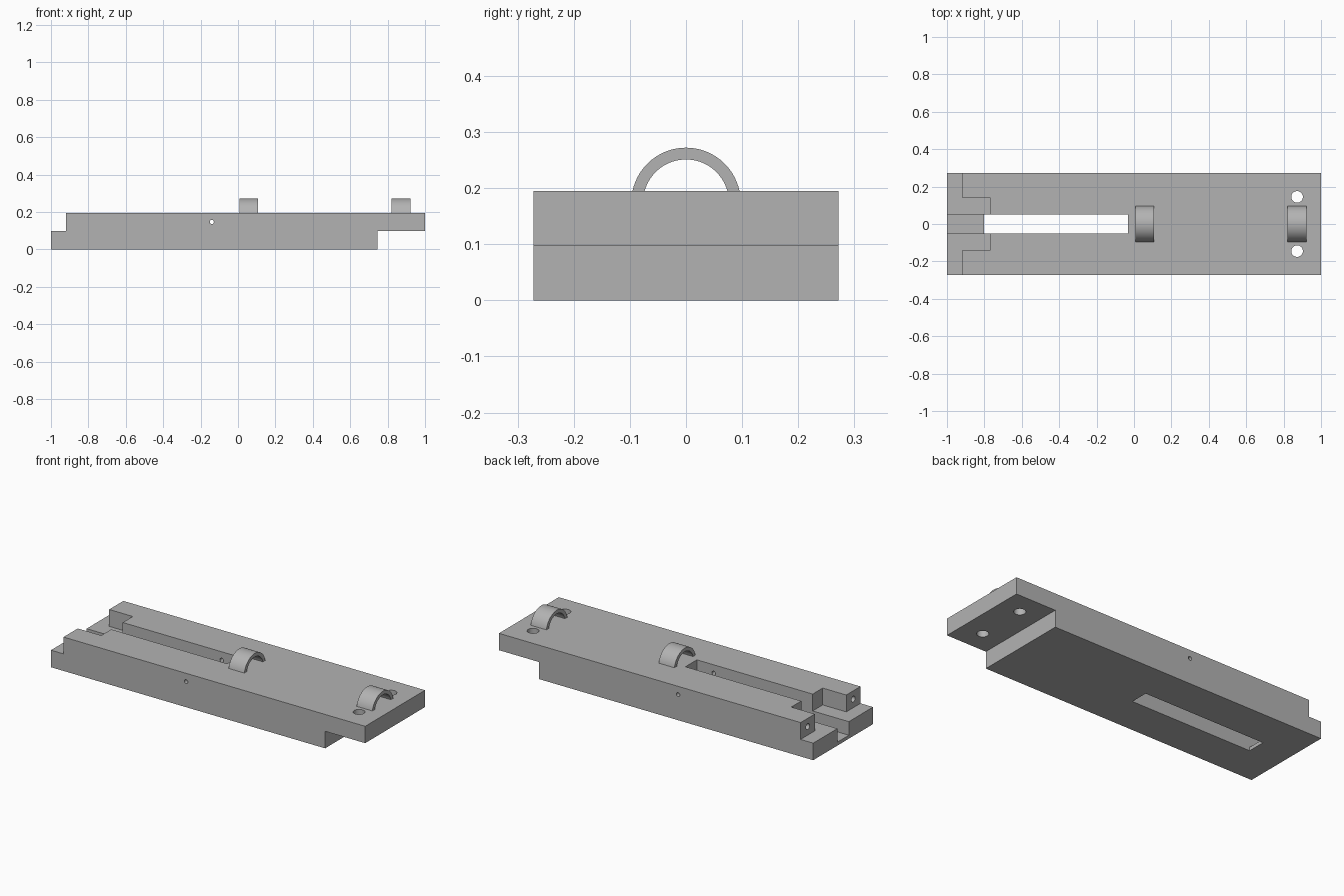
import bpy, bmesh, math
from mathutils import Matrix, Vector

scene_cube = bpy.data.objects.get("Cube")
if scene_cube:
    bpy.data.objects.remove(scene_cube, do_unlink=True)

HALF_W, TOP, MID = 0.272, 0.195, 0.098
PAD_X, TAB_X = -0.92, 0.745

grey = bpy.data.materials.new("plain grey")
grey.use_nodes = True
grey.diffuse_color = (0.45, 0.45, 0.45, 1)
grey.node_tree.nodes["Principled BSDF"].inputs["Base Color"].default_value = grey.diffuse_color


def finish(name, bm):
    bmesh.ops.recalc_face_normals(bm, faces=bm.faces)
    mesh = bpy.data.meshes.new(name)
    bm.to_mesh(mesh)
    bm.free()
    obj = bpy.data.objects.new(name, mesh)
    bpy.context.collection.objects.link(obj)
    mesh.materials.append(grey)
    return obj


def extrude_profile(name, points, offset):
    bm = bmesh.new()
    face = bm.faces.new([bm.verts.new(p) for p in points])
    grown = bmesh.ops.extrude_face_region(bm, geom=[face])["geom"]
    moved = [v for v in grown if isinstance(v, bmesh.types.BMVert)]
    bmesh.ops.translate(bm, verts=moved, vec=offset)
    return finish(name, bm)


def box(name, low, high):
    x0, y0, z0 = low
    x1, y1, z1 = high
    base = [(x0, y0, z0), (x1, y0, z0), (x1, y1, z0), (x0, y1, z0)]
    return extrude_profile(name, base, (0, 0, z1 - z0))


def rod(name, centre, axis, radius, length):
    bm = bmesh.new()
    turn = Vector((0, 0, 1)).rotation_difference(Vector(axis)).to_matrix().to_4x4()
    bmesh.ops.create_cone(bm, cap_ends=True, segments=32, radius1=radius,
                          radius2=radius, depth=length,
                          matrix=Matrix.Translation(centre) @ turn)
    return finish(name, bm)


def cut(target, cutter):
    cutter.hide_render = True
    mod = target.modifiers.new("cut", 'BOOLEAN')
    mod.operation = 'DIFFERENCE'
    mod.solver = 'EXACT'
    mod.object = cutter
    bpy.context.view_layer.objects.active = target
    bpy.ops.object.modifier_apply(modifier=mod.name)
    bpy.data.objects.remove(cutter, do_unlink=True)


def smooth(obj):
    bpy.ops.object.select_all(action='DESELECT')
    obj.select_set(True)
    bpy.context.view_layer.objects.active = obj
    bpy.ops.object.shade_smooth_by_angle(angle=math.radians(30))


# Stepped base plate with a raised tab at one end and a low ledge at the other
outline = [(-1, 0), (TAB_X, 0), (TAB_X, MID), (1, MID),
           (1, TOP), (PAD_X, TOP), (PAD_X, MID), (-1, MID)]
base = extrude_profile("base_plate", [(x, -HALF_W, z) for x, z in outline],
                       (0, 2 * HALF_W, 0))

# Wide pocket, long slot with a thin floor, and the open part of the slot
cut(base, box("pocket_cutter", (-1.1, -0.143, MID), (-0.77, 0.143, 0.3)))
cut(base, box("slot_cutter", (-1.1, -0.052, 0.02), (-0.033, 0.052, 0.3)))
cut(base, box("opening_cutter", (-0.803, -0.052, -0.1), (-0.033, 0.052, 0.1)))

# Cross pin hole, screw holes in the tab and blind holes in the end blocks
cut(base, rod("pin_cutter", (-0.14, 0, 0.147), (0, 1, 0), 0.011, 1))
for side in (-1, 1):
    cut(base, rod("screw_cutter", (0.872, side * 0.145, 0.15), (0, 0, 1), 0.031, 0.4))
    cut(base, rod("end_cutter", (PAD_X, side * 0.207, 0.147), (1, 0, 0), 0.017, 0.3))
smooth(base)


# Arched guides standing on the top face
def arc(x, radius, centre_z, steps=32):
    start = math.asin((TOP - centre_z) / radius)
    span = math.pi - 2 * start
    angles = [start + span * i / steps for i in range(steps + 1)]
    return [(x, radius * math.cos(a), centre_z + radius * math.sin(a)) for a in angles]


for name, x in (("middle_arch", 0.007), ("end_arch", 0.822)):
    ring = arc(x, 0.0975, 0.1745) + arc(x, 0.0765, 0.1745)[::-1]
    smooth(extrude_profile(name, ring, (0.1, 0, 0)))
